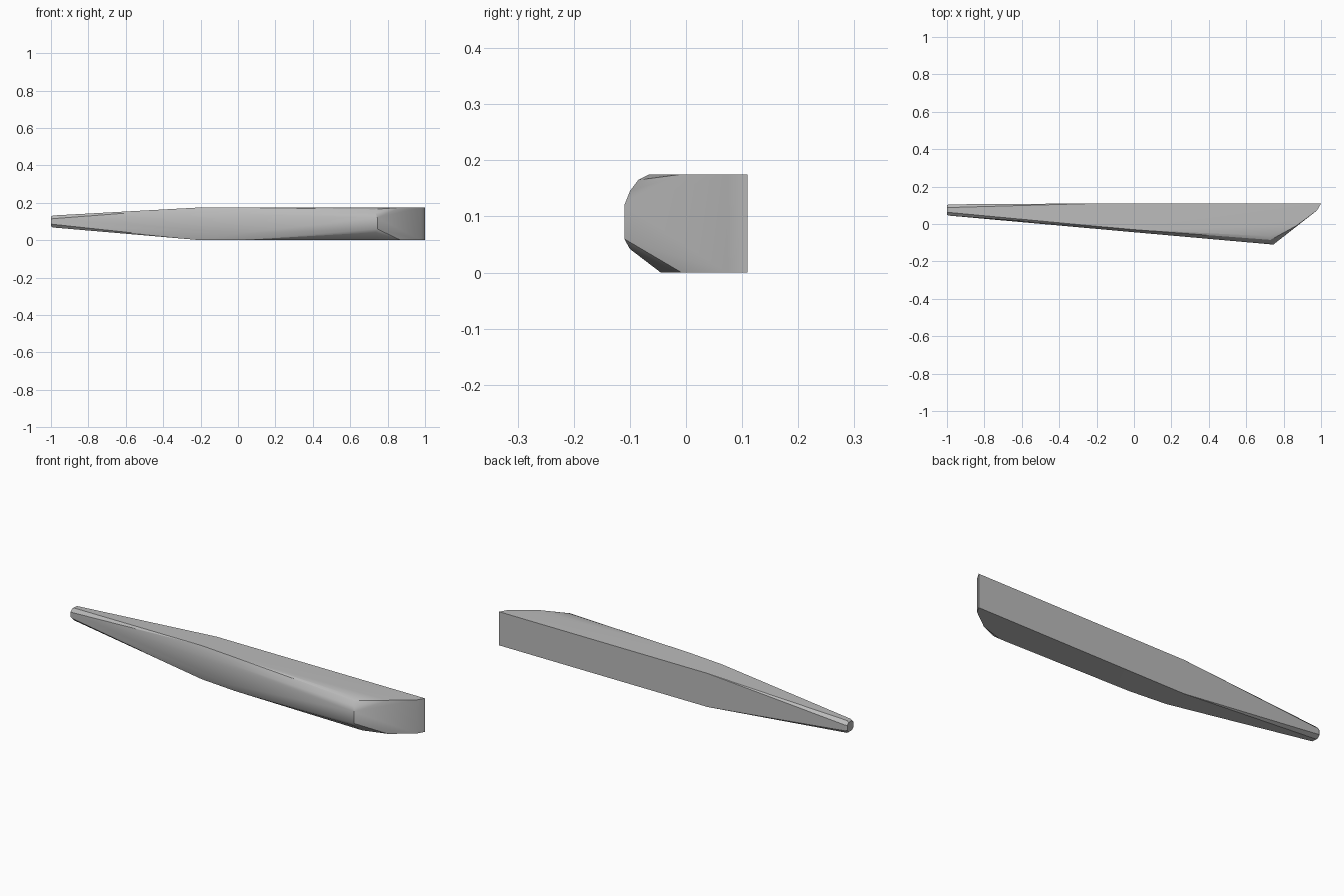
import bpy, bmesh, math

if "Cube" in bpy.data.objects:
    bpy.data.objects.remove(bpy.data.objects["Cube"])

H = 0.175  # full height


def both(x, y, z_low, z_high):
    return [(x, y, z_low), (x, y, z_high)]


def octagon(x, y0, y1, z0, z1, c):
    pts = []
    for y, dy in ((y0, c), (y1, -c)):
        pts += both(x, y, z0 + c, z1 - c) + both(x, y + dy, z0, z1)
    return pts


# blunt rounded tip
points = octagon(-1.0, 0.05, 0.1, 0.075, 0.125, 0.012)
points += octagon(-0.99, 0.045, 0.105, 0.068, 0.132, 0.017)
# flat back, top and bottom starting at the shoulder
points += both(-0.2, 0.11, 0, H) + both(-0.2, -0.012, 0, H)
# front edge mid length
points += both(0.0, -0.03, 0, H) + both(0.0, -0.044, 0.035, 0.14)
# nose with bevelled top and undercut bottom
points += both(0.745, -0.11, 0.06, 0.12)
points += [(0.735, -0.1, 0.042), (0.75, -0.045, 0.0), (0.72, -0.045, 0.0),
           (0.735, -0.1, 0.145), (0.73, -0.085, 0.165), (0.72, -0.065, H)]
# slanted end face running to the back corner
points += both(0.87, -0.008, 0, H) + both(0.979, 0.073, 0, H) + both(1.0, 0.11, 0, H)

# convex solid through the sections
bm = bmesh.new()
for p in points:
    bm.verts.new(p)
res = bmesh.ops.convex_hull(bm, input=bm.verts[:])
loose = [v for v in bm.verts if not v.link_faces]
bmesh.ops.delete(bm, geom=loose, context='VERTS')
bmesh.ops.recalc_face_normals(bm, faces=bm.faces[:])
bmesh.ops.dissolve_limit(bm, angle_limit=math.radians(0.5), verts=bm.verts[:], edges=bm.edges[:])
mesh = bpy.data.meshes.new("tapered_blade")
bm.to_mesh(mesh)
bm.free()

blade = bpy.data.objects.new("tapered_blade", mesh)
bpy.context.collection.objects.link(blade)
mat = bpy.data.materials.new("mid grey")
mat.diffuse_color = (0.5, 0.5, 0.5, 1)
mat.use_nodes = True
mat.node_tree.nodes["Principled BSDF"].inputs["Base Color"].default_value = mat.diffuse_color
mesh.materials.append(mat)

bpy.context.view_layer.objects.active = blade
blade.select_set(True)
bpy.ops.object.shade_smooth_by_angle(angle=math.radians(25))
